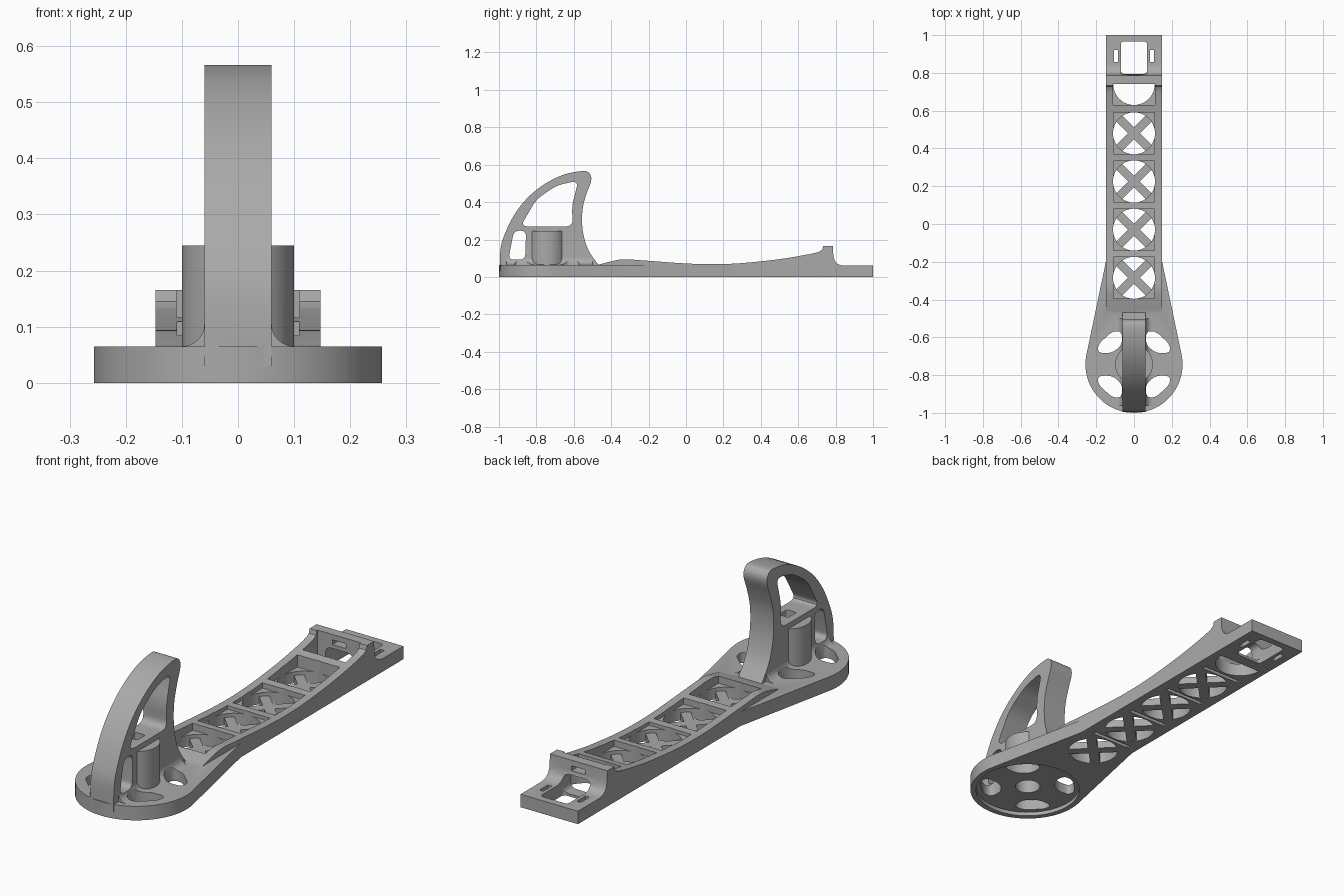
import bpy, bmesh, math
from mathutils import Vector

if "Cube" in bpy.data.objects:
    bpy.data.objects.remove(bpy.data.objects["Cube"])

grey = bpy.data.materials.new("mid_grey")
grey.use_nodes = True
grey.diffuse_color = (0.4, 0.4, 0.4, 1)
grey.node_tree.nodes["Principled BSDF"].inputs["Base Color"].default_value = (0.4, 0.4, 0.4, 1)

MAP = {"x": lambda u, v, w: (w, u, v),
       "y": lambda u, v, w: (u, w, v),
       "z": lambda u, v, w: (u, v, w)}


def prism(name, pts, axis, lo, hi):
    """Extrude a flat outline along an axis."""
    bm = bmesh.new()
    a, b = [[bm.verts.new(MAP[axis](p[0], p[1], w)) for p in pts] for w in (lo, hi)]
    bm.faces.new(a)
    bm.faces.new(b)
    n = len(pts)
    for i in range(n):
        j = (i + 1) % n
        bm.faces.new((a[i], a[j], b[j], b[i]))
    bmesh.ops.recalc_face_normals(bm, faces=bm.faces)
    me = bpy.data.meshes.new(name)
    bm.to_mesh(me)
    bm.free()
    me.materials.append(grey)
    ob = bpy.data.objects.new(name, me)
    bpy.context.collection.objects.link(ob)
    return ob


def arc(cx, cy, r, a0=0, a1=360, n=48):
    steps = n if a1 - a0 == 360 else n + 1
    return [(cx + r * math.cos(math.radians(a0 + (a1 - a0) * i / n)),
             cy + r * math.sin(math.radians(a0 + (a1 - a0) * i / n))) for i in range(steps)]


def rect(x0, x1, y0, y1):
    return [(x0, y0), (x1, y0), (x1, y1), (x0, y1)]


def rounded(pts, r, n=6):
    """Round every corner of a closed outline."""
    out = []
    for i, p in enumerate(pts):
        p = Vector(p)
        d0, d1 = Vector(pts[i - 1]) - p, Vector(pts[(i + 1) % len(pts)]) - p
        a = p + d0.normalized() * min(r, d0.length * 0.45)
        b = p + d1.normalized() * min(r, d1.length * 0.45)
        for k in range(n + 1):
            t = k / n
            out.append(tuple(a * (1 - t) ** 2 + p * 2 * t * (1 - t) + b * t * t))
    return out


def spline(pts, n=5):
    """Smooth open curve through the points."""
    v = [Vector(p) for p in pts]
    v = [v[0] * 2 - v[1]] + v + [v[-1] * 2 - v[-2]]
    out = []
    for a, b, c, d in zip(v, v[1:], v[2:], v[3:]):
        for k in range(n):
            t = k / n
            out.append(tuple(0.5 * (b * 2 + (c - a) * t + (a * 2 - b * 5 + c * 4 - d) * t * t
                                    + (b * 3 - a - c * 3 + d) * t ** 3)))
    return out + [tuple(pts[-1])]


def combine(target, other, op):
    mod = target.modifiers.new(op, "BOOLEAN")
    mod.operation, mod.object, mod.solver = op, other, "EXACT"
    dg = bpy.context.evaluated_depsgraph_get()
    me = bpy.data.meshes.new_from_object(target.evaluated_get(dg))
    target.modifiers.clear()
    target.data = me
    bpy.data.objects.remove(other)


CY, R = -0.743, 0.257

# Teardrop foot plate
outline = arc(0, CY, R, -192, 12, 72) + [(0.147, -0.19), (-0.147, -0.19)]
body = prism("arm_body", outline, "z", 0, 0.065)

# Long beam with sagging top, raised wall and mounting tab
top = spline([(-0.47, 0.065), (-0.40, 0.083), (-0.33, 0.094), (-0.2, 0.086), (0, 0.072),
              (0.15, 0.068), (0.3, 0.074), (0.5, 0.095), (0.65, 0.12), (0.71, 0.134)])
step = [(0.728, 0.145), (0.733, 0.165), (0.785, 0.165), (0.788, 0.11),
        (0.797, 0.083), (0.815, 0.067), (0.84, 0.06), (1, 0.06)]
beam = prism("beam", [(-0.47, 0)] + top + step + [(1, 0)], "x", -0.147, 0.147)

# Curved landing fin, with its base flare and the round boss
fin_edge = spline([(-0.996, 0.03), (-0.99, 0.16), (-0.96, 0.25), (-0.91, 0.345), (-0.84, 0.43),
                   (-0.75, 0.5), (-0.65, 0.548), (-0.55, 0.566), (-0.515, 0.553), (-0.507, 0.515),
                   (-0.53, 0.45), (-0.55, 0.38), (-0.556, 0.3), (-0.547, 0.22),
                   (-0.52, 0.14), (-0.465, 0.06)])
fin = prism("fin", fin_edge + [(-0.465, 0.03)], "x", -0.06, 0.06)
curve = arc(0.1, 0.105, 0.04, 180, 270, 8)
flare = prism("flare", [(-x, z) for x, z in curve] + [(-0.1, 0.04), (0.1, 0.04)] + curve[::-1],
              "y", -0.96, -0.5)
boss = prism("boss", arc(0, CY, 0.1), "z", 0.02, 0.245)
for part in (beam, fin, flare, boss):
    combine(body, part, "UNION")

cutters = []


def cut(pts, axis, lo, hi):
    cutters.append(prism("cutter", pts, axis, lo, hi))


# Fin windows
cut(rounded([(-0.885, 0.27), (-0.605, 0.27), (-0.61, 0.38), (-0.575, 0.515),
             (-0.69, 0.49), (-0.80, 0.415)], 0.04), "x", -0.2, 0.2)
cut(rounded([(-0.95, 0.092), (-0.86, 0.092), (-0.855, 0.247), (-0.92, 0.247)], 0.03), "x", -0.2, 0.2)

# Four openings in the foot plate, underside recess and shaft bore
hole = [(0.065, 0.175), (0.115, 0.175), (0.19, 0.105), (0.19, 0.06), (0.115, 0.06), (0.062, 0.105)]
for sx in (-1, 1):
    for sy in (-1, 1):
        cut(rounded([(sx * x, CY + sy * y) for x, y in hole], 0.03), "z", -0.1, 0.11)
cut(arc(0, CY, R - 0.025), "z", -0.1, 0.018)
cut(arc(0, CY, 0.055), "z", -0.05, 0.2)
cut(rounded(rect(-0.025, 0.025, CY - 0.03, CY + 0.03), 0.01), "z", 0.15, 0.3)

# Beam cells: shallow square pocket with a round opening, slits between
cells = [-0.285, -0.03, 0.225, 0.48]
for y in cells:
    cut(rect(-0.109, 0.109, y - 0.109, y + 0.109), "z", 0.052, 0.3)
    cut(arc(0, y, 0.111), "z", -0.1, 0.2)
    cut(rect(-0.1, 0.1, y + 0.119, y + 0.137), "z", -0.1, 0.03)

# Last cell opens into the raised wall
cut(rect(-0.11, 0.11, 0.63, 0.74), "z", 0.06, 0.3)
cut(arc(0, 0.74, 0.11, 180, 360, 24), "z", -0.1, 0.2)

# Mounting tab: window, strap slots, wall tunnel and wall slot
cut(rounded(rect(-0.07, 0.07, 0.795, 0.967), 0.02), "z", -0.1, 0.1)
for sx in (-1, 1):
    cut(rect(sx * 0.096 - 0.01, sx * 0.096 + 0.01, 0.857, 0.92), "z", -0.1, 0.2)
cut(rounded(rect(-0.07, 0.07, 0.012, 0.1), 0.03), "y", 0.72, 0.83)
cut(rect(-0.035, 0.035, 0.118, 0.14), "y", 0.7, 0.85)

for c in cutters:
    combine(body, c, "DIFFERENCE")

# Cross braces inside the round openings
q, L = 0.022, 0.113
arms = []
for k in range(4):
    for x, y in ((L, -q), (L, q), (q, q)):
        t = math.radians(45 + 90 * k)
        arms.append((x * math.cos(t) - y * math.sin(t), x * math.sin(t) + y * math.cos(t)))
parts = [body]
for i, y in enumerate(cells):
    parts.append(prism(f"cross_brace_{i + 1}", [(x, y + v) for x, v in arms], "z", 0.001, 0.035))

# Smooth curved walls, keep edges sharp
bpy.context.view_layer.update()
bpy.ops.object.select_all(action="DESELECT")
for ob in parts:
    ob.select_set(True)
bpy.context.view_layer.objects.active = body
bpy.ops.object.shade_smooth_by_angle(angle=math.radians(30))
